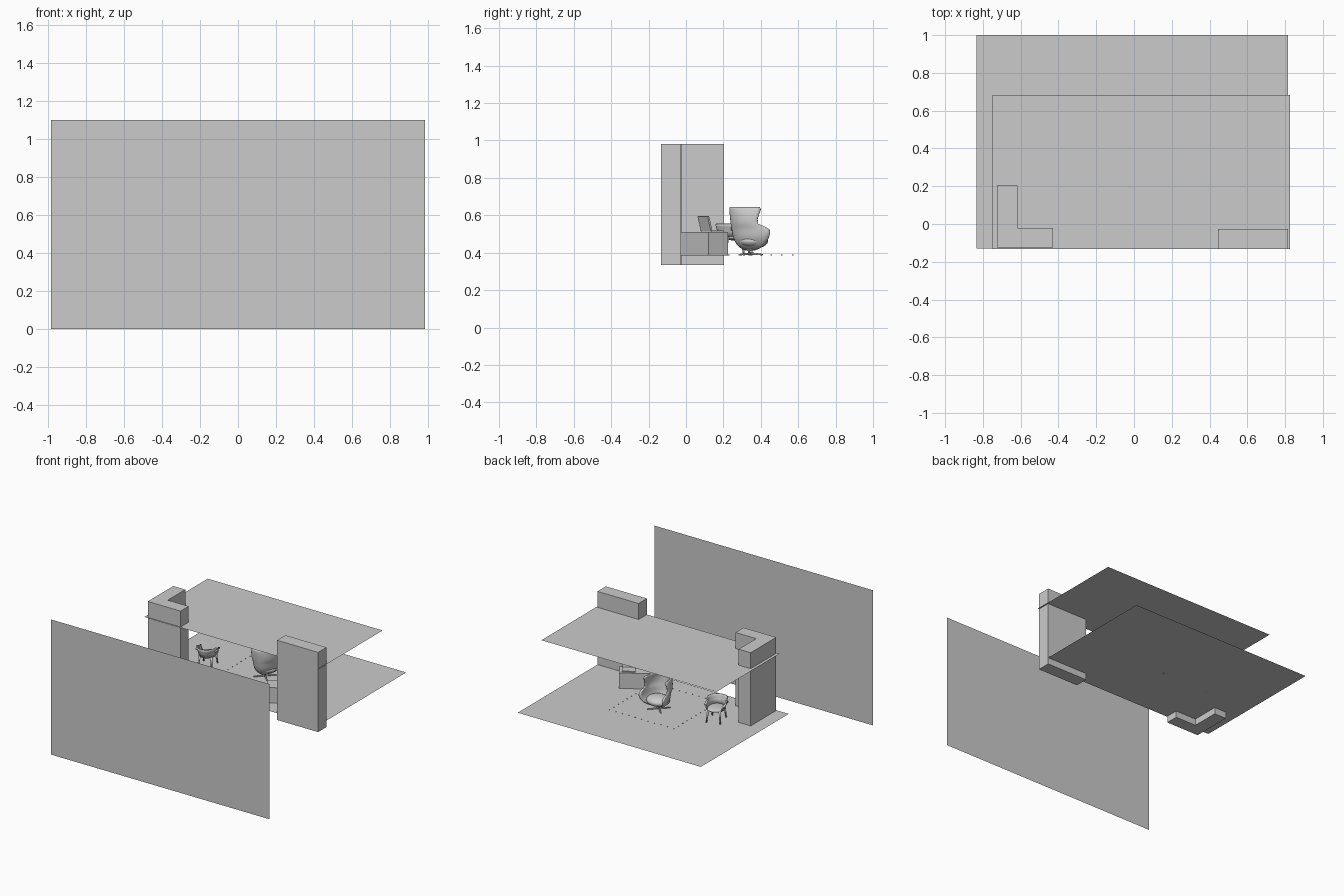
import bpy, bmesh, math
from mathutils import Vector, Matrix

if "Cube" in bpy.data.objects:
    bpy.data.objects.remove(bpy.data.objects["Cube"])

FLOOR = 0.386

def finish(name, bm, smooth=False, mat=None):
    if mat:
        bm.transform(mat)
    bmesh.ops.recalc_face_normals(bm, faces=bm.faces)
    me = bpy.data.meshes.new(name)
    bm.to_mesh(me)
    bm.free()
    ob = bpy.data.objects.new(name, me)
    bpy.context.collection.objects.link(ob)
    if smooth:
        for p in me.polygons:
            p.use_smooth = True
    return ob

def sheet(name, pts):
    bm = bmesh.new()
    bm.faces.new([bm.verts.new(p) for p in pts])
    return finish(name, bm)

def prism(name, outline, z0, z1, mat=None):
    bm = bmesh.new()
    f = bm.faces.new([bm.verts.new((x, y, z0)) for x, y in outline])
    r = bmesh.ops.extrude_face_region(bm, geom=[f])
    top = [v for v in r["geom"] if isinstance(v, bmesh.types.BMVert)]
    bmesh.ops.translate(bm, verts=top, vec=(0, 0, z1 - z0))
    return finish(name, bm, mat=mat)

def rect(x0, x1, y0, y1):
    return [(x0, y0), (x1, y0), (x1, y1), (x0, y1)]

def rod(name, a, b, r1, r2, mat=None, seg=12):
    a, b = Vector(a), Vector(b)
    bm = bmesh.new()
    rot = (b - a).to_track_quat('Z', 'Y').to_matrix().to_4x4()
    bmesh.ops.create_cone(bm, cap_ends=True, segments=seg, radius1=r1, radius2=r2,
                          depth=(b - a).length, matrix=Matrix.Translation((a + b) / 2) @ rot)
    return finish(name, bm, seg > 8, mat)

def ellipsoid(name, c, r, mat=None):
    bm = bmesh.new()
    bmesh.ops.create_uvsphere(bm, u_segments=32, v_segments=16, radius=1,
                              matrix=Matrix.Translation(c) @ Matrix.Diagonal((*r, 1)))
    return finish(name, bm, True, mat)

def shell(name, sections, thick, mat=None, n=24):
    # lofted U-shaped sections: z, back y, front y, half width
    bm = bmesh.new()
    rows = []
    for z, yb, yf, w in sections:
        row = []
        for i in range(n + 1):
            a = (i / n - 0.5) * math.pi
            row.append(bm.verts.new((w * math.sin(a), yb + (yf - yb) * (1 - math.cos(a)), z)))
        rows.append(row)
    for r, s in zip(rows, rows[1:]):
        for i in range(n):
            bm.faces.new((r[i], r[i + 1], s[i + 1], s[i]))
    ob = finish(name, bm, True, mat)
    m = ob.modifiers.new("thickness", 'SOLIDIFY')
    m.thickness = thick
    m.offset = 0
    return ob

# Flat sheets: front screen, floor, ceiling
sheet("front_screen", [(-.983, -1, 0), (.983, -1, 0), (.983, -1, 1.1), (-.983, -1, 1.1)])
sheet("floor", [(x, y, FLOOR) for x, y in rect(-.834, .815, -.13, 1)])
sheet("ceiling", [(x, y, .852) for x, y in rect(-.75, .825, -.132, .682)])

# Pillars
prism("right_pillar", rect(.445, .815, -.133, -.026), .333, .982)
prism("corner_pillar", [(-.725, -.125), (-.43, -.125), (-.43, -.022),
                        (-.617, -.022), (-.617, .203), (-.725, .203)], .333, .982)

# Turned desk with a portable computer
desk = Matrix.Translation((.361, .0975, 0)) @ Matrix.Rotation(math.radians(32.5), 4, 'Z')
prism("desk", rect(-.14, .14, -.062, .062), FLOOR, .512, desk)
prism("computer_base", rect(.02, .12, -.03, .045), .512, .52, desk)
tilt = desk @ Matrix.Translation((.07, -.03, .518)) @ Matrix.Rotation(math.radians(15), 4, 'X')
prism("computer_screen", rect(-.05, .05, -.005, .005), 0, .08, tilt)

# Winged lounge chair
shell("lounge_shell", [(.418, .32, .37, .03), (.43, .295, .40, .06), (.45, .273, .425, .082),
                       (.48, .26, .443, .1), (.505, .253, .45, .106), (.525, .25, .447, .106),
                       (.54, .247, .42, .104), (.555, .245, .385, .102), (.58, .242, .383, .102),
                       (.61, .239, .392, .101), (.632, .238, .40, .096), (.642, .24, .395, .09)], .012)
ellipsoid("lounge_cushion", (0, .357, .462), (.092, .082, .04))
rod("lounge_column", (0, .348, FLOOR), (0, .348, .43), .008, .008)
for k in range(4):
    a = math.pi / 4 + k * math.pi / 2
    rod("lounge_foot", (0, .348, .395), (.085 * math.cos(a), .348 + .085 * math.sin(a), .39), .007, .004)

# Four-legged armchair
arm = Matrix.Translation((-.455, .26, 0)) @ Matrix.Rotation(math.radians(16), 4, 'Z')
ellipsoid("armchair_seat", (0, 0, .482), (.068, .078, .016), arm)
shell("armchair_back", [(.485, -.078, .03, .066), (.515, -.09, .025, .073),
                        (.54, -.097, .0, .075), (.555, -.1, -.03, .074)], .01, arm)
for sx in (-1, 1):
    rod("armchair_arm", (sx * .074, -.04, .528), (sx * .072, .05, .52), .008, .007, arm)
    rod("armchair_arm_post", (sx * .07, .045, .52), (sx * .055, .045, .48), .005, .005, arm)
    for sy in (-1, 1):
        rod("armchair_leg", (sx * .054, sy * .068, FLOOR), (sx * .045, sy * .052, .482), .005, .009, arm)

# Small floor studs around the seating area
N = 10
for i in range(N):
    s = i / N
    for x, y in ((-.29 + .58 * s, .57), (.29, .57 - .57 * s), (.29 - .58 * s, 0), (-.29, .57 * s)):
        rod("floor_stud", (x, y, FLOOR), (x, y, FLOOR + .004), .004, .004, seg=8)
